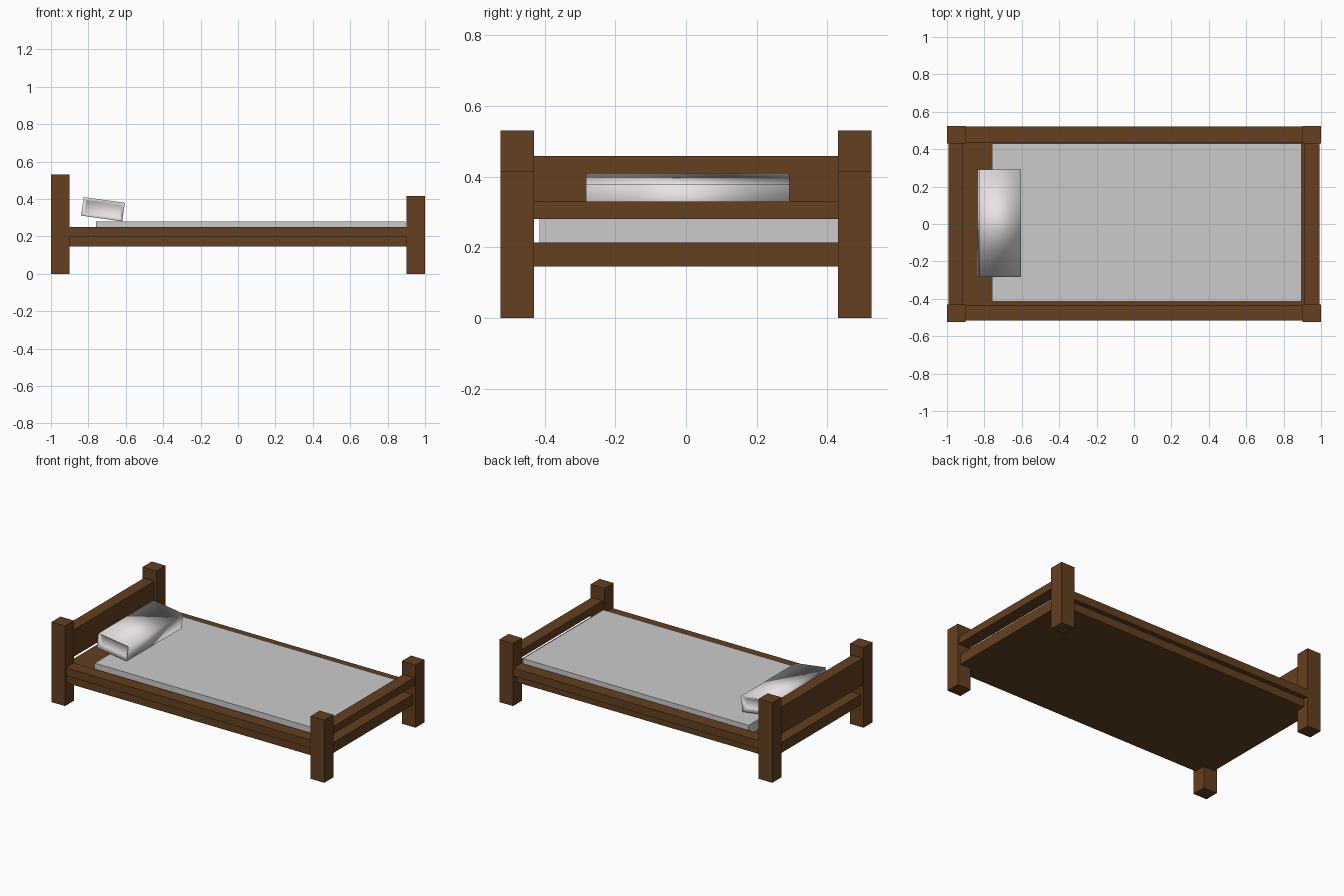
import bpy, bmesh, math
from mathutils import Matrix, Vector

if "Cube" in bpy.data.objects:
    bpy.data.objects.remove(bpy.data.objects["Cube"])


def material(name, rgb):
    m = bpy.data.materials.new(name)
    m.diffuse_color = (*rgb, 1)
    m.use_nodes = True
    m.node_tree.nodes["Principled BSDF"].inputs["Base Color"].default_value = m.diffuse_color
    return m


wood = material("dark_wood", (0.125, 0.05, 0.014))
linen = material("pillow_linen", (0.8, 0.76, 0.77))


def add_object(name, bm, mat=None):
    me = bpy.data.meshes.new(name)
    bm.to_mesh(me)
    bm.free()
    ob = bpy.data.objects.new(name, me)
    bpy.context.collection.objects.link(ob)
    if mat:
        me.materials.append(mat)
    return ob


def box(name, x, y, z, mat=None):
    """Box from (min, max) ranges."""
    bm = bmesh.new()
    size = [r[1] - r[0] for r in (x, y, z)]
    mid = [(r[1] + r[0]) / 2 for r in (x, y, z)]
    bmesh.ops.create_cube(bm, size=1, matrix=Matrix.Translation(mid) @ Matrix.Diagonal((*size, 1)))
    return add_object(name, bm, mat)


# Corner posts and side rails
for side, y in (("front", (-0.525, -0.43)), ("back", (0.43, 0.525))):
    box(f"{side}_head_post", (-1, -0.9), y, (0, 0.53), wood)
    box(f"{side}_foot_post", (0.9, 1), y, (0, 0.415), wood)
    rail_y = (-0.517, -0.433) if side == "front" else (0.437, 0.522)
    box(f"{side}_side_rail", (-0.92, 0.92), rail_y, (0.198, 0.251), wood)

# Bed base, headboard and foot rail
box("bed_base", (-0.98, 0.98), (-0.505, 0.49), (0.145, 0.214), wood)
box("headboard", (-0.992, -0.915), (-0.45, 0.45), (0.28, 0.458), wood)
box("foot_rail", (0.91, 0.992), (-0.45, 0.45), (0.28, 0.33), wood)

# Mattress
box("mattress", (-0.76, 0.895), (-0.415, 0.43), (0.21, 0.28))

# Pillow: tilted block with pinched ends
bm = bmesh.new()
bmesh.ops.create_cube(bm, size=1, matrix=Matrix.Diagonal((0.222, 0.575, 0.1, 1)))
ends = [f for f in bm.faces if abs(f.normal.y) > 0.9]
bmesh.ops.inset_individual(bm, faces=ends, thickness=0.025)
for f in ends:
    bmesh.ops.translate(bm, verts=f.verts, vec=Vector((0, -math.copysign(0.025, f.normal.y), 0)))
tilt = Matrix.Translation((-0.722, 0.005, 0.345)) @ Matrix.Rotation(math.radians(8), 4, 'Y')
bm.transform(tilt)
pillow = add_object("pillow", bm, linen)
bpy.context.view_layer.objects.active = pillow
pillow.select_set(True)
bpy.ops.object.shade_smooth()
